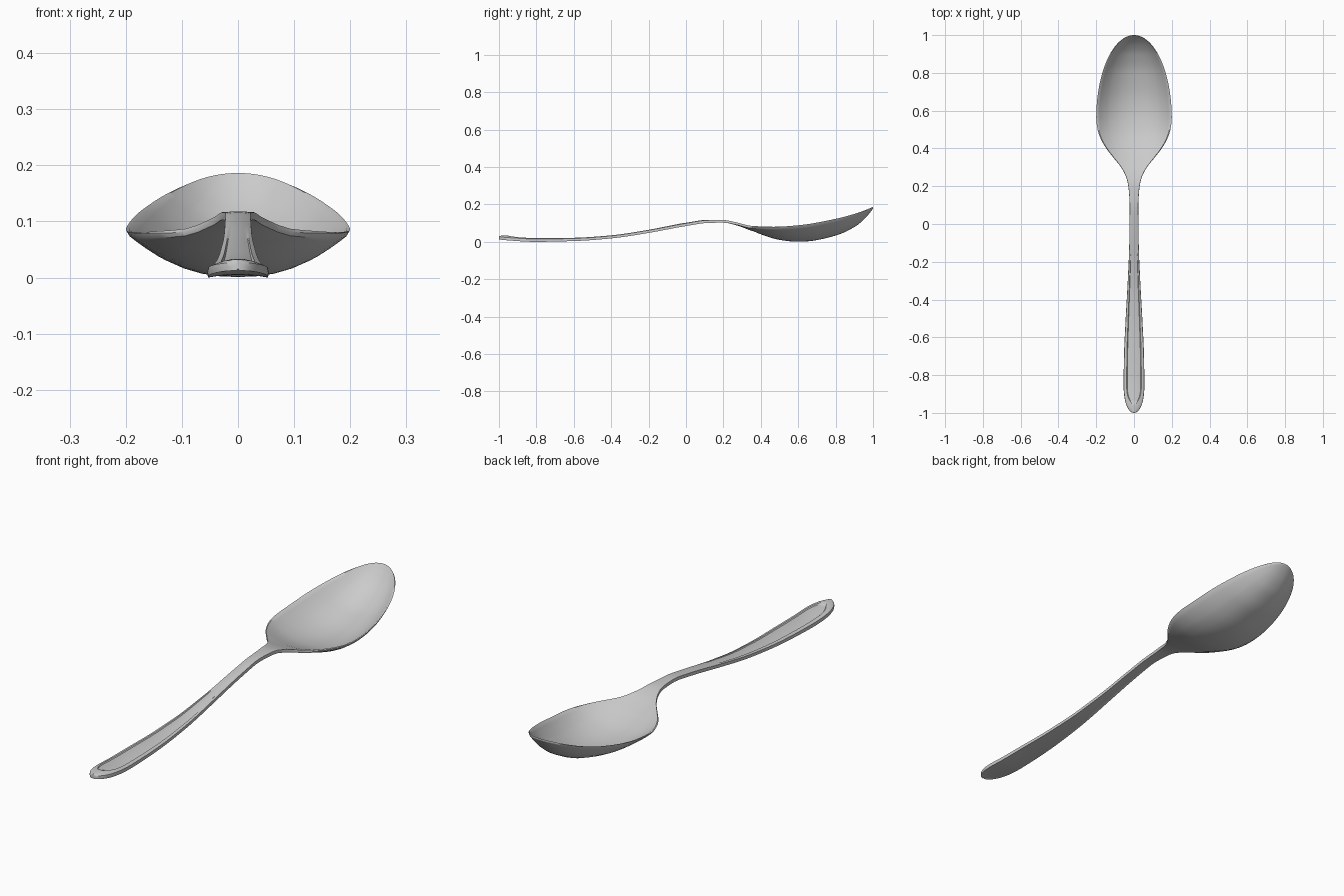
import bpy, bmesh, math

if "Cube" in bpy.data.objects:
    bpy.data.objects.remove(bpy.data.objects["Cube"])

# (y, value) profiles along the spoon
WIDTH = [(-1, .055), (-.85, .055), (-.7, .053), (-.5, .044), (-.3, .033), (-.1, .025),
         (.1, .023), (.2, .03), (.25, .042), (.3, .068), (.35, .108), (.4, .147),
         (.45, .176), (.5, .193), (.56, .2), (1, .2)]
EDGE_Z = [(-1, .03), (-.94, .025), (-.8, .018), (-.6, .021), (-.4, .035), (-.2, .065),
          (0, .102), (.12, .119), (.2, .12), (.27, .108), (.35, .09), (.45, .088),
          (.6, .097), (.8, .131), (.9, .157), (1, .19)]
# positive = hollow bowl, negative = arched handle
DEPTH = [(-1, -.006), (-.95, -.011), (-.7, -.009), (-.3, -.006), (.1, -.003), (.22, 0),
         (.3, .005), (.35, .014), (.4, .033), (.5, .065), (.6, .083), (.7, .089),
         (.8, .085), (.9, .066), (.95, .043), (.98, .02), (1, 0)]
THICK = [(-1, .014), (-.9, .015), (-.5, .013), (.1, .014), (.3, .013), (.5, .01), (1, .008)]


def sample(table, y):
    """Smooth monotone interpolation of a profile."""
    n = len(table)
    sec = [(table[i + 1][1] - table[i][1]) / (table[i + 1][0] - table[i][0]) for i in range(n - 1)]

    def slope(i):
        if i == 0 or i == n - 1:
            return sec[min(i, n - 2)]
        a, b = sec[i - 1], sec[i]
        return 0 if a * b <= 0 else 2 * a * b / (a + b)

    i = max(k for k in range(n - 1) if table[k][0] <= y or k == 0)
    h = table[i + 1][0] - table[i][0]
    t = (y - table[i][0]) / h
    return ((2*t**3 - 3*t*t + 1) * table[i][1] + (t**3 - 2*t*t + t) * h * slope(i)
            + (3*t*t - 2*t**3) * table[i + 1][1] + (t**3 - t*t) * h * slope(i + 1))


def half_width(y):
    w = sample(WIDTH, y)
    if y > .56:                                   # rounded bowl tip
        w *= math.sqrt(max(0, 1 - ((y - .56) / .44) ** 2))
    if y < -.85:                                  # rounded handle end
        w *= max(0, 1 - ((-.85 - y) / .15) ** 2.4) ** .5
    return max(w, .003)


def section(y):
    """Closed ring of points: upper face, rounded edge, lower face."""
    w, z0, d, t = half_width(y), sample(EDGE_Z, y), sample(DEPTH, y), sample(THICK, y)
    # recessed handle panel, fading out toward the neck
    inset = .0045 * min(1, max(0, (-.05 - y) / .3)) if y > -.95 else 0
    q = .64
    if y < -.85:
        q *= max(.1, 1 - max(0, (-.85 - y) / .1) ** 3) ** .5
    half = [0, q * .25, q * .5, q * .75, q, q + .07, q + (1 - q) * .5, q + (1 - q) * .75, .97]
    us = [-u for u in half[:0:-1]] + half

    def height(u, depth):
        return z0 - depth * (1 - abs(u) ** 2.3)

    top = [(u * w, y, height(u, d) - (inset if abs(u) <= q + .001 else 0)) for u in us]
    under = d if d > 0 else d * .5
    low = [(u * w, y, height(u, under) - t) for u in us]
    return top + [(w, y, z0 - t * .5)] + low[::-1] + [(-w, y, z0 - t * .5)]


# Spoon body lofted from handle end to bowl tip
bm = bmesh.new()
N = 110
rings = [[bm.verts.new(p) for p in section(-math.cos(math.pi * i / N))] for i in range(N + 1)]
for a, b in zip(rings, rings[1:]):
    m = len(a)
    for k in range(m):
        bm.faces.new((a[k], a[(k + 1) % m], b[(k + 1) % m], b[k]))
bm.faces.new(rings[0])
bm.faces.new(rings[-1][::-1])
bmesh.ops.recalc_face_normals(bm, faces=bm.faces)

# Rest on the ground
low = min(v.co.z for v in bm.verts)
bmesh.ops.translate(bm, verts=bm.verts, vec=(0, 0, -low))

mesh = bpy.data.meshes.new("spoon")
bm.to_mesh(mesh)
bm.free()
spoon = bpy.data.objects.new("spoon", mesh)
bpy.context.collection.objects.link(spoon)
bpy.context.view_layer.objects.active = spoon
spoon.select_set(True)
bpy.ops.object.shade_smooth_by_angle(angle=math.radians(40))
